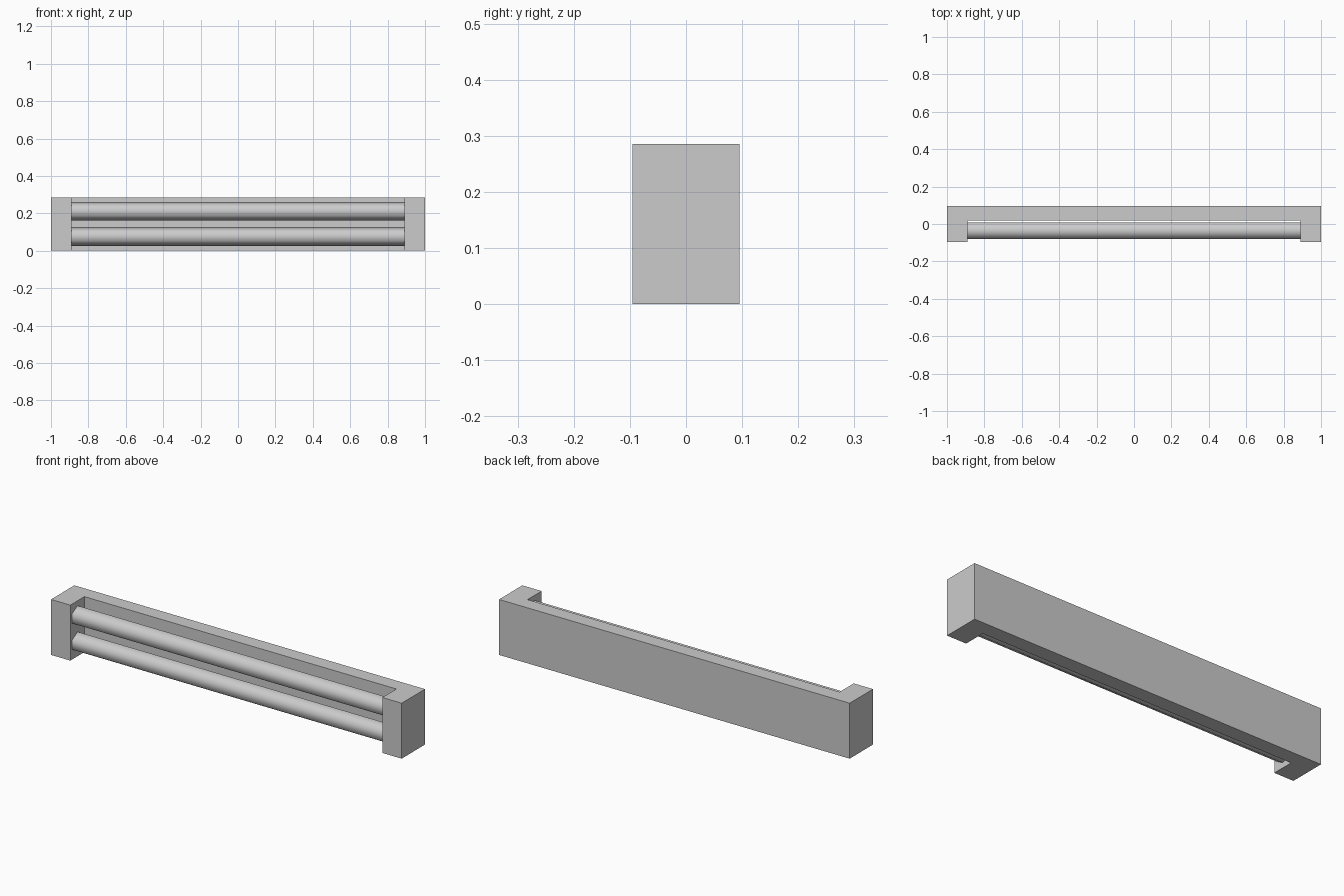
import bpy, bmesh, math
from mathutils import Matrix

cube = bpy.data.objects.get("Cube")
if cube:
    bpy.data.objects.remove(cube, do_unlink=True)

HEIGHT = 0.286
DEPTH = 0.095
INNER = 0.89

grey = bpy.data.materials.new("light_grey")
grey.use_nodes = True
colour = (0.6, 0.6, 0.6, 1)
grey.diffuse_color = colour
grey.node_tree.nodes["Principled BSDF"].inputs["Base Color"].default_value = colour


def add_object(name, bm):
    bmesh.ops.recalc_face_normals(bm, faces=bm.faces)
    mesh = bpy.data.meshes.new(name)
    bm.to_mesh(mesh)
    bm.free()
    mesh.materials.append(grey)
    obj = bpy.data.objects.new(name, mesh)
    bpy.context.collection.objects.link(obj)
    return obj


# Housing: U-shaped plan extruded upwards
half = [(1, DEPTH), (1, -DEPTH), (INNER, -DEPTH), (INNER, 0.02)]
plan = half + [(-x, y) for x, y in reversed(half)]
bm = bmesh.new()
base = bm.faces.new([bm.verts.new((x, y, 0)) for x, y in plan])
top = bmesh.ops.extrude_face_region(bm, geom=[base])["geom"]
bmesh.ops.translate(bm, vec=(0, 0, HEIGHT),
                    verts=[v for v in top if isinstance(v, bmesh.types.BMVert)])
add_object("housing", bm)

# Tubes: six-sided, smooth shaded, corners pointing up and down
for name, z in (("lower_tube", 0.076), ("upper_tube", 0.211)):
    bm = bmesh.new()
    place = Matrix.Translation((0, -0.036, z)) @ Matrix.Rotation(math.pi / 2, 4, "Y")
    bmesh.ops.create_cone(bm, cap_ends=True, segments=6, radius1=0.05, radius2=0.05,
                          depth=2 * INNER, matrix=place)
    # Turn the section so a corner is at the top
    highest = max(v.co.z for v in bm.verts)
    if highest < z + 0.049:
        bmesh.ops.rotate(bm, verts=bm.verts, cent=(0, -0.036, z),
                         matrix=Matrix.Rotation(math.pi / 6, 3, "X"))
    for face in bm.faces:
        face.smooth = len(face.verts) == 4
    for edge in bm.edges:
        edge.smooth = all(f.smooth for f in edge.link_faces)
    add_object(name, bm)
